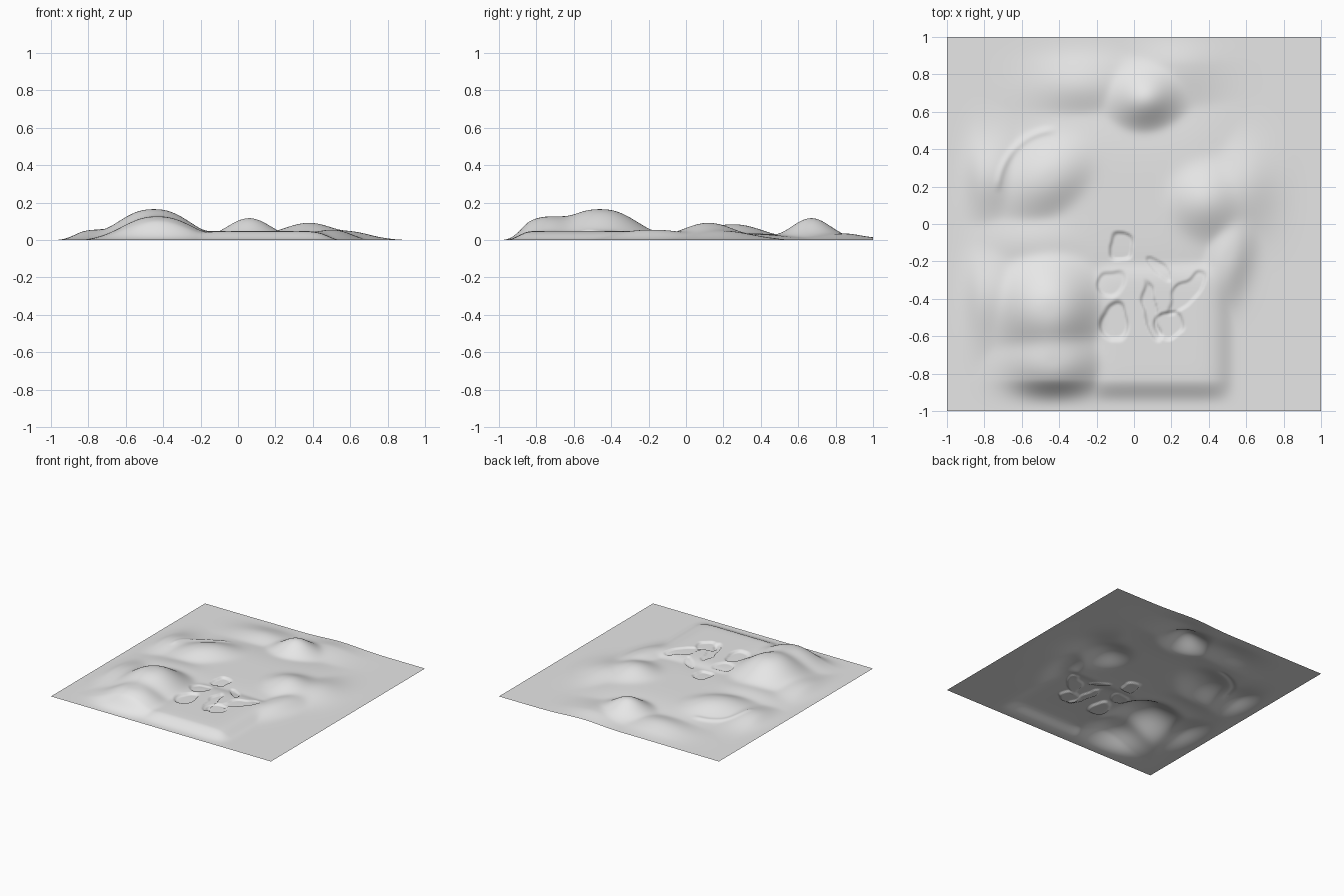
import bpy, bmesh, math
from mathutils import noise, Vector

cube = bpy.data.objects.get("Cube")
if cube:
    bpy.data.objects.remove(cube)

# Landforms: x, y, radius x, radius y, turn in degrees, height, squareness
LANDFORMS = [
    (-0.45, -0.46, 0.25, 0.26, 0, 0.165, 2.4),   # main peak
    (-0.43, -0.73, 0.24, 0.20, 0, 0.125, 2.4),   # front shoulder of the peak
    (-0.76, -0.38, 0.17, 0.24, 0, 0.055, 2),     # west foot of the peak
    (-0.50, -0.10, 0.30, 0.18, 0, 0.045, 2),     # saddle behind the peak
    (-0.45, 0.25, 0.27, 0.19, 35, 0.084, 2.2),   # west hill
    (-0.76, 0.25, 0.16, 0.20, 0, 0.055, 2),      # west hill foot
    (0.06, 0.67, 0.17, 0.15, 15, 0.117, 2),      # back hill
    (-0.28, 0.74, 0.25, 0.15, 0, 0.045, 2),      # back hill west wing
    (0.24, 0.85, 0.22, 0.22, 30, 0.035, 2),      # rise at the back border
    (0.38, 0.12, 0.21, 0.20, 0, 0.092, 2),       # east hill
    (0.58, 0.20, 0.17, 0.22, 0, 0.048, 2),       # east hill foot
    (0.50, -0.18, 0.12, 0.26, -15, 0.055, 2.4),  # east ridge
    (0.13, -0.57, 0.36, 0.37, 0, 0.049, 9),      # front terrace
    (-0.02, 0.12, 0.52, 0.50, 0, 0.038, 4),      # middle ground
]

# Broken ground: x, y, radius x, radius y, turn, depth
HOLLOWS = [
    (-0.07, -0.12, 0.06, 0.08, 20, 0.014),
    (-0.10, -0.52, 0.08, 0.11, 0, 0.016),
    (-0.12, -0.32, 0.07, 0.07, 0, 0.010),
    (0.09, -0.46, 0.035, 0.16, 12, 0.012),
    (0.19, -0.54, 0.08, 0.07, 30, 0.014),
    (0.28, -0.37, 0.05, 0.15, -40, 0.010),
    (0.15, -0.24, 0.03, 0.09, 40, 0.008),
]


def bump(x, y, cx, cy, rx, ry, turn, power):
    a = math.radians(turn)
    dx, dy = x - cx, y - cy
    u = abs(dx * math.cos(a) + dy * math.sin(a)) / rx
    v = abs(dy * math.cos(a) - dx * math.sin(a)) / ry
    if power <= 3:
        return math.exp(-math.hypot(u, v) ** power)
    return math.exp(-u ** power - v ** power)


def smooth(t):
    t = max(0, min(1, t))
    return t * t * (3 - 2 * t)


def height(x, y):
    # blend the landforms so that the highest one leads
    total = sum((h * bump(x, y, cx, cy, rx, ry, turn, p)) ** 4
                for cx, cy, rx, ry, turn, h, p in LANDFORMS)
    z = total ** 0.25
    # irregular hollows with sharp rims
    if -0.3 < x < 0.5 and -0.75 < y < 0.05:
        wobble = noise.noise_vector(Vector((x * 9, y * 9, 0))) * 0.035
        for cx, cy, rx, ry, turn, depth in HOLLOWS:
            b = bump(x + wobble.x, y + wobble.y, cx, cy, rx, ry, turn, 2)
            z -= depth * smooth((b - 0.3) * 5)
    # narrow worn step curving round the west hill
    angle = math.atan2(y - 0.16, x + 0.42)
    if 1.5 < angle < math.pi:
        r = math.hypot((x + 0.42) / 0.31, (y - 0.16) / 0.34)
        fade = smooth((angle - 1.5) * 4) * smooth((math.pi - angle) * 4)
        z += 0.007 * fade * math.exp(-((r - 1) / 0.06) ** 2)
    # borders run out to level ground
    z *= smooth((1 - abs(x)) / 0.18) * smooth((1 + y) / 0.17)
    return z * (0.7 + 0.3 * smooth((1 - y) / 0.15)) - 0.0015 * (z < 0.0015) * z


stone = bpy.data.materials.new("pale_grey_ground")
stone.use_nodes = True
grey = (0.8, 0.8, 0.8, 1)
stone.diffuse_color = grey
stone.node_tree.nodes["Principled BSDF"].inputs["Base Color"].default_value = grey

# Ground sheet
bm = bmesh.new()
bmesh.ops.create_grid(bm, x_segments=220, y_segments=220, size=1)
for v in bm.verts:
    v.co.z = max(0, height(v.co.x, v.co.y))
mesh = bpy.data.meshes.new("terrain")
bm.to_mesh(mesh)
bm.free()
mesh.materials.append(stone)
mesh.shade_smooth()
terrain = bpy.data.objects.new("terrain", mesh)
bpy.context.collection.objects.link(terrain)
